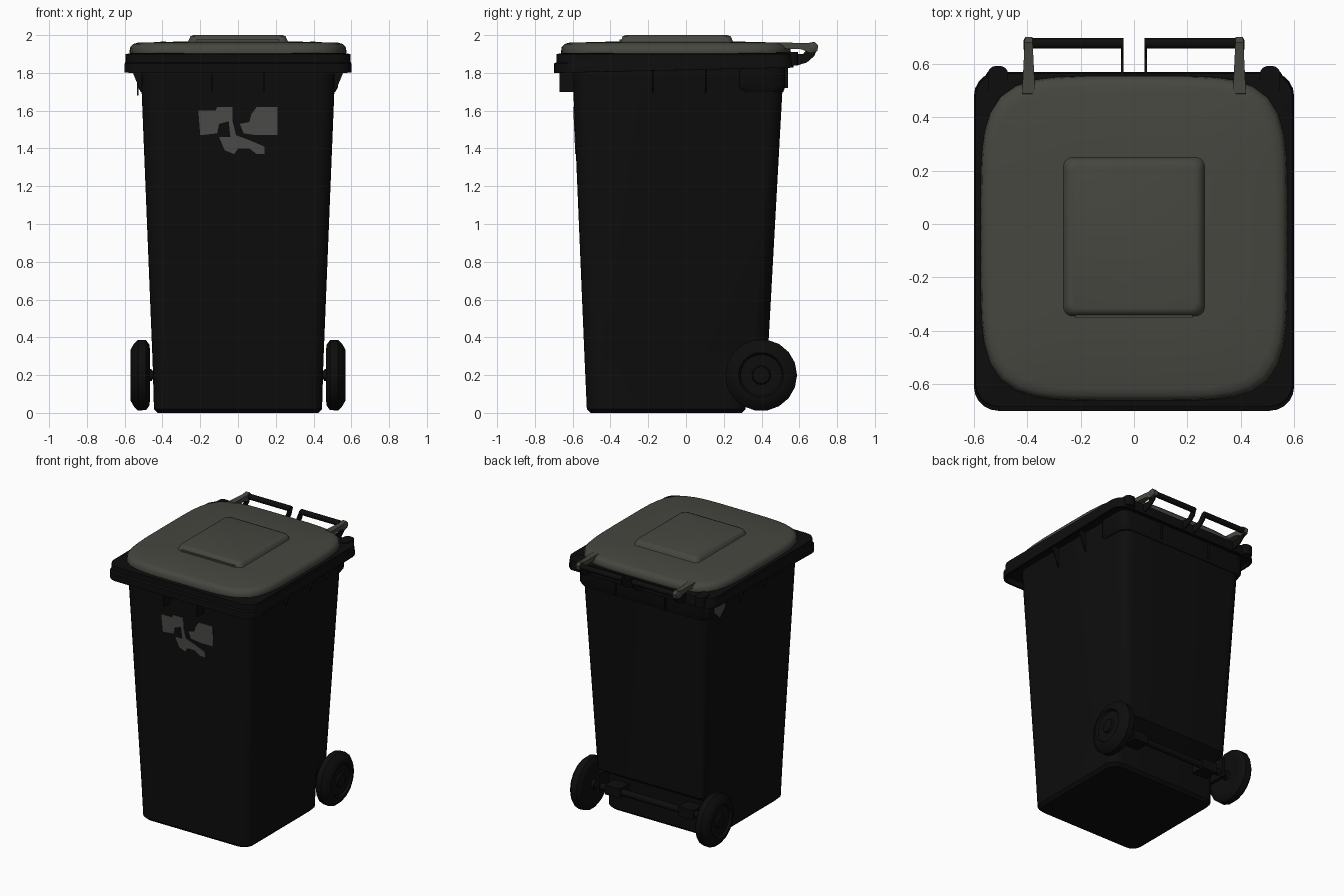
import bpy, bmesh, math
from mathutils import Vector

old = bpy.data.objects.get("Cube")
if old:
    bpy.data.objects.remove(old, do_unlink=True)


def material(name, rgb):
    m = bpy.data.materials.new(name)
    m.use_nodes = True
    m.diffuse_color = (*rgb, 1)
    m.node_tree.nodes["Principled BSDF"].inputs["Base Color"].default_value = (*rgb, 1)
    return m


BLACK = material("black plastic", (0.004, 0.004, 0.004))
GREY = material("warm grey lid", (0.062, 0.062, 0.052))
PAINT = material("worn grey paint", (0.07, 0.07, 0.067))


def finish(name, bm, mat, angle=35):
    bmesh.ops.recalc_face_normals(bm, faces=bm.faces)
    mesh = bpy.data.meshes.new(name)
    bm.to_mesh(mesh)
    bm.free()
    mesh.materials.append(mat)
    ob = bpy.data.objects.new(name, mesh)
    bpy.context.collection.objects.link(ob)
    bpy.ops.object.select_all(action='DESELECT')
    ob.select_set(True)
    bpy.context.view_layer.objects.active = ob
    bpy.ops.object.shade_smooth_by_angle(angle=math.radians(angle))
    return ob


def loft(name, rings, mat, angle=35):
    bm = bmesh.new()
    loops = [[bm.verts.new(p) for p in ring] for ring in rings]
    n = len(loops[0])
    for a, b in zip(loops, loops[1:]):
        for i in range(n):
            j = (i + 1) % n
            bm.faces.new((a[i], a[j], b[j], b[i]))
    bm.faces.new(loops[0])
    bm.faces.new(loops[-1])
    return finish(name, bm, mat, angle)


def rounded(hx, y0, y1, z, r, slope=0.0, n=5):
    """Rounded rectangle ring; slope raises it towards the back."""
    pts = []
    for k, (cx, cy) in enumerate([(hx - r, y1 - r), (r - hx, y1 - r),
                                  (r - hx, y0 + r), (hx - r, y0 + r)]):
        for i in range(n + 1):
            a = math.pi / 2 * (k + i / n)
            y = cy + r * math.sin(a)
            pts.append((cx + r * math.cos(a), y, z + slope * (y - y0)))
    return pts


def bulged(hx, y0, y1, z, power=5, n=64):
    """Superellipse ring with softly bowed sides."""
    pts = []
    for i in range(n):
        a = 2 * math.pi * i / n
        c, s = math.cos(a), math.sin(a)
        k = (abs(c) ** power + abs(s) ** power) ** (-1 / power)
        pts.append((hx * c * k, (y0 + y1) / 2 + (y1 - y0) / 2 * s * k, z))
    return pts


def prism(name, pts, depth, mat):
    """Extrude a flat outline by a vector."""
    return loft(name, [pts, [Vector(p) + Vector(depth) for p in pts]], mat)


def box(name, x0, x1, y0, y1, z0, z1, mat):
    pts = [(x0, y0, z0), (x1, y0, z0), (x1, y1, z0), (x0, y1, z0)]
    return prism(name, pts, (0, 0, z1 - z0), mat)


def lathe_x(name, profile, y, z, mat, n=18):
    """Spin (radius, x) pairs around an axis parallel to x."""
    ring = lambda r, x: [(x, y + r * math.cos(2 * math.pi * i / n),
                          z + r * math.sin(2 * math.pi * i / n)) for i in range(n)]
    return loft(name, [ring(r, x) for r, x in profile], mat)


def front_y(z):
    return -0.525 - 0.042 * z


# Tapered body with a wheel recess at the lower back
loft("body", [rounded(0.425, -0.505, 0.295, 0, 0.07),
              rounded(0.445, front_y(0), 0.315, 0.02, 0.08),
              rounded(0.452, front_y(0.27), 0.325, 0.27, 0.08),
              rounded(0.455, front_y(0.34), 0.435, 0.34, 0.08),
              rounded(0.51, front_y(1.7), 0.51, 1.7, 0.08),
              rounded(0.513, front_y(1.84), 0.52, 1.84, 0.08)], BLACK)

# Overhanging rim with a hollow underside
loft("rim", [rounded(0.5, -0.59, 0.51, 1.84, 0.08),
             rounded(0.58, -0.68, 0.55, 1.84, 0.08),
             rounded(0.585, -0.685, 0.555, 1.80, 0.08, 0.022),
             rounded(0.6, -0.70, 0.57, 1.80, 0.09, 0.022),
             rounded(0.6, -0.70, 0.57, 1.85, 0.09),
             rounded(0.597, -0.685, 0.57, 1.856, 0.09),
             rounded(0.595, -0.685, 0.565, 1.90, 0.09),
             rounded(0.56, -0.65, 0.53, 1.905, 0.09)], BLACK, 30)
loft("rear_collar", [rounded(0.515, 0.27, 0.515, 1.70, 0.07),
                     rounded(0.53, 0.26, 0.525, 1.725, 0.07),
                     rounded(0.53, 0.26, 0.525, 1.84, 0.07)], BLACK)

# Domed lid and its raised panel
loft("lid", [bulged(0.57, -0.66, 0.55, 1.895),
             bulged(0.575, -0.662, 0.555, 1.91),
             bulged(0.57, -0.658, 0.55, 1.938),
             bulged(0.555, -0.643, 0.535, 1.953),
             bulged(0.53, -0.618, 0.51, 1.96),
             bulged(0.3, -0.38, 0.27, 1.966)], GREY, 50)
loft("lid_panel", [rounded(0.27, -0.35, 0.255, 1.955, 0.035),
                   rounded(0.26, -0.342, 0.245, 1.975, 0.035),
                   rounded(0.252, -0.335, 0.236, 1.994, 0.035),
                   rounded(0.235, -0.318, 0.218, 2.0, 0.03)], GREY, 50)
box("panel_grip", -0.22, 0.22, -0.352, -0.33, 1.958, 1.976, GREY)

# Wheel: tyre with a raised rim and a stepped hub
WHEEL = [(0.03, 0.455), (0.035, 0.475), (0.10, 0.475), (0.13, 0.465), (0.165, 0.47),
         (0.188, 0.487), (0.19, 0.53), (0.17, 0.55), (0.135, 0.57), (0.12, 0.57),
         (0.11, 0.555), (0.05, 0.555), (0.045, 0.568), (0.01, 0.57)]

for side, s in (("left", 1), ("right", -1)):
    lathe_x(side + "_wheel", [(r, s * x) for r, x in WHEEL], 0.398, 0.2, BLACK)
    box(side + "_axle_bracket", s * 0.24, s * 0.36, 0.3, 0.43, 0.165, 0.235, BLACK)
    box(side + "_axle_end_bracket", s * 0.41, s * 0.435, 0.3, 0.43, 0.16, 0.3, BLACK)

    # Hinge arm on the lid, tapering backwards
    arm = [(s * 0.37, 0.47, 1.93), (s * 0.37, 0.49, 1.962), (s * 0.37, 0.64, 1.957),
           (s * 0.37, 0.68, 1.965), (s * 0.37, 0.70, 1.945), (s * 0.37, 0.695, 1.915),
           (s * 0.37, 0.66, 1.905), (s * 0.37, 0.61, 1.925)]
    arm = prism(side + "_lid_arm", arm, (s * 0.05, 0, 0), GREY)
    for v in arm.data.vertices:
        v.co.x += (s * 0.395 - v.co.x) * max(0, v.co.y - 0.48) * 2

    # Rear handle bar, inner plate and curved support
    lathe_x(side + "_handle_bar", [(0.02, s * 0.04), (0.02, s * 0.40)],
            0.677, 1.935, BLACK, 12)
    lathe_x(side + "_handle_knob", [(0.027, s * 0.40), (0.027, s * 0.408),
                                    (0.015, s * 0.415)], 0.672, 1.935, GREY, 12)
    for label, x in (("inner", 0.04), ("outer", 0.385)):
        curve = [(s * x, 0.53, 1.90), (s * x, 0.62, 1.90), (s * x, 0.66, 1.95),
                 (s * x, 0.698, 1.94), (s * x, 0.68, 1.89), (s * x, 0.64, 1.855),
                 (s * x, 0.59, 1.84), (s * x, 0.53, 1.835)]
        prism(f"{side}_{label}_handle_support", curve, (s * 0.008, 0, 0), BLACK)

    # Rear corner bump on the rim
    bump = rounded(0.038, 0.48, 0.592, 1.84, 0.03)
    bump = [(x + s * 0.51, y, z) for x, y, z in bump]
    prism(side + "_rear_bump", bump, (0, 0, 0.07), BLACK)

    # Stiffening fins under the rim
    box(side + "_front_fin", s * 0.132, s * 0.14, -0.67, -0.58, 1.70, 1.845, BLACK)
    box(side + "_back_fin", s * 0.2, s * 0.208, 0.49, 0.54, 1.72, 1.845, BLACK)
    for label, y in (("fore", -0.18), ("rear", 0.1)):
        fin = [(s * 0.50, y, 1.69), (s * 0.515, y, 1.70), (s * 0.575, y, 1.845),
               (s * 0.50, y, 1.845)]
        prism(f"{side}_{label}_side_fin", fin, (0, 0.008, 0), BLACK)

# Axle through the recess
lathe_x("axle", [(0.024, -0.48), (0.024, 0.48)], 0.398, 0.2, BLACK, 12)

# Worn paint patches on the front
PATCHES = [
    [(-.21, 1.60), (-.12, 1.60), (-.11, 1.62), (-.03, 1.62), (-.03, 1.55),
     (-.10, 1.53), (-.11, 1.48), (-.20, 1.47)],
    [(-.10, 1.46), (-.04, 1.46), (-.05, 1.55), (-.03, 1.55), (-.01, 1.47), (.07, 1.44),
     (.14, 1.41), (.14, 1.37), (.1, 1.37), (.06, 1.4), (0, 1.4), (-.02, 1.37), (-.07, 1.39)],
    [(.1, 1.62), (.21, 1.62), (.21, 1.47), (.1, 1.47), (.03, 1.48), (.01, 1.53),
     (.06, 1.54), (.07, 1.58)]]
for i, outline in enumerate(PATCHES):
    prism(f"paint_patch_{i + 1}", [(x, front_y(z) - 0.004, z) for x, z in outline],
          (0, 0.006, 0), PAINT)

# Small shield plate on the right rear side
shield = [(0.30, 1.79), (0.43, 1.79), (0.43, 1.74), (0.365, 1.68), (0.30, 1.74)]
prism("side_shield", [(-0.534, y, z) for y, z in shield], (0.008, 0, 0), GREY)
